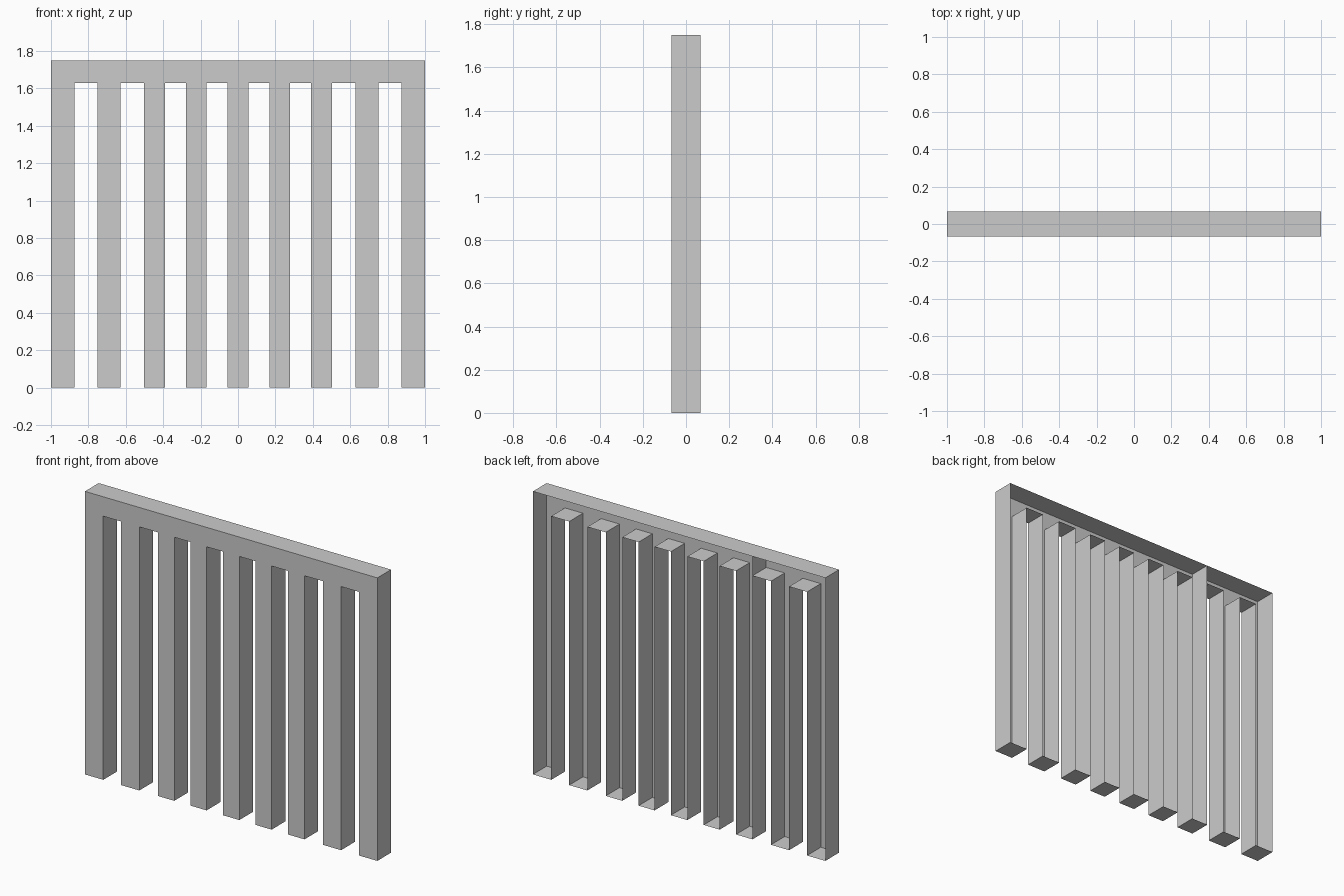
import bpy
import bmesh

if "Cube" in bpy.data.objects:
    bpy.data.objects.remove(bpy.data.objects["Cube"])

HALF_DEPTH = 0.067
TOP, SLOT_TOP = 1.75, 1.63
# left and right edge of each leg
LEGS = [(-1, -0.875), (-0.752, -0.628), (-0.502, -0.389), (-0.277, -0.168), (-0.056, 0.056),
        (0.168, 0.277), (0.389, 0.502), (0.628, 0.752), (0.875, 1)]


def make_object(name, bm):
    mesh = bpy.data.meshes.new(name)
    bm.to_mesh(mesh)
    bm.free()
    obj = bpy.data.objects.new(name, mesh)
    bpy.context.collection.objects.link(obj)
    return obj


# Comb-shaped outline, counter-clockwise seen from the front
outline = []
for i, (left, right) in enumerate(LEGS):
    if i:
        outline.append((left, SLOT_TOP))
    outline += [(left, 0), (right, 0)]
    if i < len(LEGS) - 1:
        outline.append((right, SLOT_TOP))
outline += [(1, TOP), (-1, TOP)]

# Hollow shell: front panel and rim walls, open at the back
bm = bmesh.new()
front = [bm.verts.new((x, -HALF_DEPTH, z)) for x, z in outline]
back = [bm.verts.new((x, HALF_DEPTH, z)) for x, z in outline]
bm.faces.new(front)
for i in range(len(outline)):
    j = (i + 1) % len(outline)
    bm.faces.new((front[i], back[i], back[j], front[j]))
make_object("slatted_panel", bm)

# Thin inner rib from the slot ceiling to the top rail
bm = bmesh.new()
x = LEGS[2][0]
corners = [(-HALF_DEPTH, SLOT_TOP), (-HALF_DEPTH, TOP), (HALF_DEPTH, TOP), (HALF_DEPTH, SLOT_TOP)]
bm.faces.new([bm.verts.new((x, y, z)) for y, z in corners])
make_object("inner_rib", bm)
